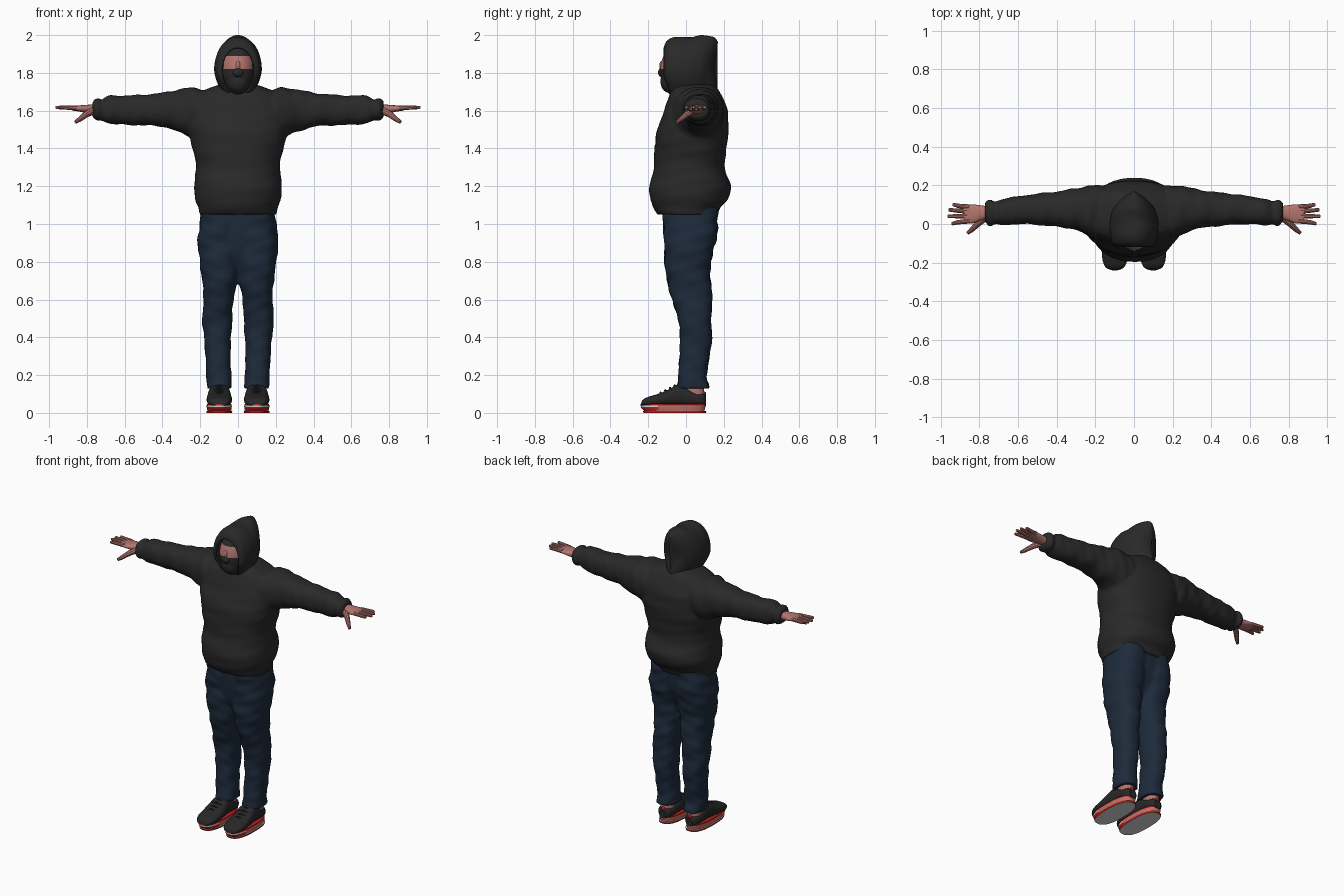
import bpy, bmesh, math
from mathutils import Vector

if "Cube" in bpy.data.objects:
    bpy.data.objects.remove(bpy.data.objects["Cube"])


def material(name, r, g, b):
    m = bpy.data.materials.new(name)
    m.diffuse_color = (r, g, b, 1)
    m.use_nodes = True
    shader = m.node_tree.nodes["Principled BSDF"]
    shader.inputs["Base Color"].default_value = (r, g, b, 1)
    shader.inputs["Roughness"].default_value = 0.8
    return m


CLOTH = material("charcoal cloth", .022, .022, .022)
DENIM = material("navy denim", .0125, .0235, .044)
SKIN = material("skin", .45, .18, .155)
BLACK = material("shoe black", .02, .02, .021)
RED = material("sole red", .55, .012, .012)
WHITE = material("sole white", .72, .71, .71)
SALMON = material("midsole salmon", .52, .17, .14)


def spline(rows, f):
    """Smooth interpolation through rows; f runs from 0 to 1."""
    x = f * (len(rows) - 1)
    i = min(int(x), len(rows) - 2)
    t = x - i
    p = [rows[min(max(k, 0), len(rows) - 1)] for k in range(i - 1, i + 3)]
    return [b + .5 * t * (c - a + t * (2*a - 5*b + 4*c - d + t * (3*(b - c) + d - a)))
            for a, b, c, d in zip(*p)]


def loft(bm, axis, rows, steps=40, sides=40, power=2.3, wrinkle=0, side=1, egg=0, open_start=False):
    """Skin rounded sections; each row is (position, u low, u high, v low, v high)."""
    rings = []
    for k in range(steps + 1):
        t, u0, u1, v0, v1 = spline(rows, k / steps)
        ring = []
        for j in range(sides):
            a = math.tau * j / sides
            c, s = math.cos(a), math.sin(a)
            f = 1 + wrinkle * (math.sin(45*t + 2*a + side) + .6 * math.sin(83*t - 3*a))
            cu = math.copysign(abs(c) ** (2 / power), c) * f * (1 + egg * min(s, 0))
            cv = math.copysign(abs(s) ** (2 / power), s) * f
            u = (u0 + u1) / 2 + cu * (u1 - u0) / 2
            v = (v0 + v1) / 2 + cv * (v1 - v0) / 2
            x, y, z = {"x": (t, u, v), "y": (u, t, v), "z": (u, v, t)}[axis]
            ring.append(bm.verts.new((x * side, y, z)))
        rings.append(ring)
    for a, b in zip(rings, rings[1:]):
        for j in range(sides):
            n = (j + 1) % sides
            bm.faces.new((a[j], a[n], b[n], b[j]))
    if not open_start:
        bm.faces.new(rings[0])
    bm.faces.new(rings[-1])


def finish(name, bm, *mats, rule=None, voxel=0):
    bmesh.ops.recalc_face_normals(bm, faces=bm.faces)
    for f in bm.faces:
        f.smooth = len(f.verts) < 5
        if rule:
            f.material_index = rule(f.calc_center_median(), f)
    me = bpy.data.meshes.new(name)
    bm.to_mesh(me)
    bm.free()
    ob = bpy.data.objects.new(name, me)
    bpy.context.collection.objects.link(ob)
    for m in mats:
        me.materials.append(m)
    if voxel:
        r = ob.modifiers.new("merge", "REMESH")
        r.mode, r.voxel_size, r.use_smooth_shade = "VOXEL", voxel, True
        s = ob.modifiers.new("soften", "SMOOTH")
        s.factor, s.iterations = .5, 3
    return ob


def ball(name, centre, radii, *mats, rule=None):
    bm = bmesh.new()
    bmesh.ops.create_uvsphere(bm, u_segments=56, v_segments=44, radius=1)
    for v in bm.verts:
        v.co = Vector(a * b for a, b in zip(v.co, radii)) + Vector(centre)
    return finish(name, bm, *mats, rule=rule)


def tube(name, points, radius, taper, mat):
    cu = bpy.data.curves.new(name, "CURVE")
    cu.dimensions, cu.bevel_depth, cu.bevel_resolution, cu.use_fill_caps = "3D", radius, 3, True
    sp = cu.splines.new("POLY")
    sp.points.add(len(points) - 1)
    for i, (p, q) in enumerate(zip(sp.points, points)):
        p.co = (*q, 1)
        p.radius = 1 + (taper - 1) * i / (len(points) - 1)
    cu.materials.append(mat)
    ob = bpy.data.objects.new(name, cu)
    bpy.context.collection.objects.link(ob)
    bpy.ops.object.select_all(action="DESELECT")
    ob.select_set(True)
    bpy.context.view_layer.objects.active = ob
    bpy.ops.object.convert(target="MESH")
    bpy.ops.object.shade_smooth_by_angle()


# Hoodie: torso and sleeves merged into one surface
bm = bmesh.new()
torso = [(1.05, .208, -.15, .168), (1.085, .21, -.172, .18), (1.13, .225, -.187, .222),
         (1.2, .233, -.19, .237), (1.3, .222, -.167, .205), (1.4, .24, -.165, .215),
         (1.5, .265, -.152, .225), (1.6, .265, -.115, .22), (1.68, .23, -.09, .19),
         (1.72, .15, -.07, .165), (1.74, .09, -.05, .14)]
loft(bm, "z", [(z, -w, w, a, b) for z, w, a, b in torso], steps=70, sides=64, wrinkle=.008)
sleeve = [(.12, -.06, .19, 1.5, 1.69), (.22, -.07, .2, 1.46, 1.72), (.3, -.03, .185, 1.482, 1.715),
          (.4, -.015, .168, 1.515, 1.695), (.5, -.005, .157, 1.522, 1.685), (.6, 0, .143, 1.525, 1.68),
          (.68, -.008, .13, 1.532, 1.68), (.72, 0, .115, 1.548, 1.66),
          (.745, -.012, .128, 1.545, 1.668), (.77, .012, .112, 1.562, 1.65)]
for s in (1, -1):
    loft(bm, "x", sleeve, steps=70, wrinkle=.026, side=s)
hoodie = finish("hoodie", bm, CLOTH, voxel=.01)

# Front pocket laid onto the hoodie
bm = bmesh.new()
bmesh.ops.create_grid(bm, x_segments=24, y_segments=24, size=1)
for v in bm.verts:
    x, h = v.co.x, (v.co.y + 1) / 2
    v.co = (x * (.17 - .05 * max(0, (h - .3) / .7) ** 1.3), -.3, 1.12 + .3 * h)
wrap = finish("front_pocket", bm, CLOTH).modifiers.new("lay on", "SHRINKWRAP")
wrap.target, wrap.wrap_method, wrap.offset = hoodie, "PROJECT", .003
wrap.use_project_y, wrap.use_positive_direction, wrap.use_negative_direction = True, True, False

# Hood, open at the face, its front edge swept back below the chin
bm = bmesh.new()
hood = [(-.118, .086, 1.665, 1.935), (-.1, .112, 1.652, 1.972), (-.05, .124, 1.64, 1.99),
        (.02, .124, 1.64, 1.99), (.08, .108, 1.65, 1.998), (.13, .075, 1.66, 1.995),
        (.155, .045, 1.675, 1.985), (.17, .012, 1.72, 1.965)]
loft(bm, "y", [(y, -w, w, a, b) for y, w, a, b in hood], steps=36, sides=56, power=2.1,
     wrinkle=.008, egg=.22, open_start=True)
for v in bm.verts:
    if v.co.y < .05:
        v.co.y += max(0, 1.78 - v.co.z) * 2.4 * (.05 - v.co.y)
    elif v.co.y > .08:
        v.co.y -= .25 * (v.co.y - .08) * math.exp(-((v.co.z - 1.83) / .08) ** 2)
shell = finish("hood", bm, CLOTH).modifiers.new("thickness", "SOLIDIFY")
shell.thickness = .012

# Masked head with a skin coloured eye opening
ball("masked_head", (0, -.03, 1.81), (.09, .107, .145), CLOTH, SKIN,
     rule=lambda c, f: int(1.822 < c.z < 1.888 and c.y < -.05 and abs(c.x) < .076))
ball("nose_bridge", (0, -.128, 1.838), (.013, .013, .026), SKIN)
ball("mask_nose", (0, -.123, 1.802), (.03, .025, .026), CLOTH)
ball("mask_chin", (0, -.09, 1.755), (.056, .045, .06), CLOTH)

# Jeans: hips and legs merged into one surface
bm = bmesh.new()
hips = [(.75, .04, -.04, .06), (.83, .15, -.09, .105), (.95, .19, -.112, .15), (1.09, .19, -.12, .16)]
loft(bm, "z", [(z, -w, w, a, b) for z, w, a, b in hips])
leg = [(.128, .032, .165, -.056, .125), (.16, .035, .165, -.045, .118), (.2, .035, .168, -.04, .11),
       (.3, .04, .172, -.035, .125), (.4, .036, .18, -.032, .138), (.5, .03, .19, -.042, .132),
       (.6, .024, .182, -.075, .14), (.7, .004, .19, -.1, .13), (.8, -.006, .203, -.113, .132),
       (.92, -.012, .214, -.115, .16), (1.0, -.012, .202, -.122, .168), (1.09, -.012, .195, -.125, .165)]
for s in (1, -1):
    loft(bm, "z", leg, steps=100, wrinkle=.026, side=s)
finish("jeans", bm, DENIM, voxel=.01)


def tread_colour(c, f):
    return int(abs(f.normal.z) < .5)


def midsole_colour(c, f):
    if c.y < -.15:
        return 2 if .028 < c.z < .038 else 1
    return 1 if c.z > .038 else 0


palm = [(.72, .03, .088, 1.578, 1.632), (.78, .022, .095, 1.583, 1.632),
        (.84, .002, .102, 1.595, 1.628), (.88, .008, .098, 1.601, 1.626)]
upper = [(-.238, .02, .05), (-.225, .047, .073), (-.19, .063, .088), (-.14, .067, .103),
         (-.085, .063, .128), (-.04, .058, .15), (.02, .054, .128), (.06, .051, .108),
         (.09, .042, .105), (.107, .024, .088)]
tread = [(0, .031, .167, -.225, .106), (.011, .03, .168, -.228, .108)]
midsole = [(.011, .036, .162, -.222, .098), (.022, .034, .164, -.234, .1),
           (.034, .033, .166, -.24, .103), (.046, .034, .165, -.24, .105)]
for s, label in ((1, "left"), (-1, "right")):
    # Hand with four spread fingers and a lowered thumb
    bm = bmesh.new()
    loft(bm, "x", palm, steps=16, sides=24, side=s)
    finish(label + "_palm", bm, SKIN)
    for i, (y0, x1, y1) in enumerate([(.088, .938, .1), (.065, .96, .073), (.041, .965, .04), (.016, .945, .002)]):
        tube(f"{label}_finger_{i + 1}", [(s * .85, y0, 1.614), (s * .91, (y0 + y1) / 2, 1.616),
             (s * (x1 - .006), y1, 1.617), (s * x1, y1, 1.617)], .0135, .52, SKIN)
    tube(label + "_thumb", [(s * .765, .038, 1.601), (s * .805, .004, 1.58),
         (s * .84, -.03, 1.553), (s * .86, -.047, 1.539)], .021, .42, SKIN)

    # Ankle
    bm = bmesh.new()
    loft(bm, "z", [(.07, .055, .143, -.02, .1), (.2, .06, .14, -.01, .09)], steps=4, side=s)
    finish(label + "_ankle", bm, SKIN)

    # Shoe upper, tread plate, midsole, laces and heel tab
    bm = bmesh.new()
    loft(bm, "y", [(y, .099 - w, .099 + w, .036, z) for y, w, z in upper], steps=36, power=2.5, side=s)
    finish(label + "_shoe_upper", bm, BLACK)
    bm = bmesh.new()
    loft(bm, "z", tread, steps=1, sides=48, power=2.5, side=s)
    finish(label + "_tread", bm, WHITE, RED, rule=tread_colour)
    bm = bmesh.new()
    loft(bm, "z", midsole, steps=9, sides=48, power=2.5, side=s)
    finish(label + "_midsole", bm, SALMON, RED, WHITE, rule=midsole_colour)
    for i in range(4):
        y, z = -.135 + .025 * i, .107 + .0125 * i
        tube(f"{label}_lace_{i + 1}", [(s * .062, y + .006, z - .012), (s * .099, y, z),
             (s * .136, y + .006, z - .012)], .006, 1, BLACK)
    ball(label + "_heel_tab", (s * .099, .1, .098), (.014, .007, .014), RED)
